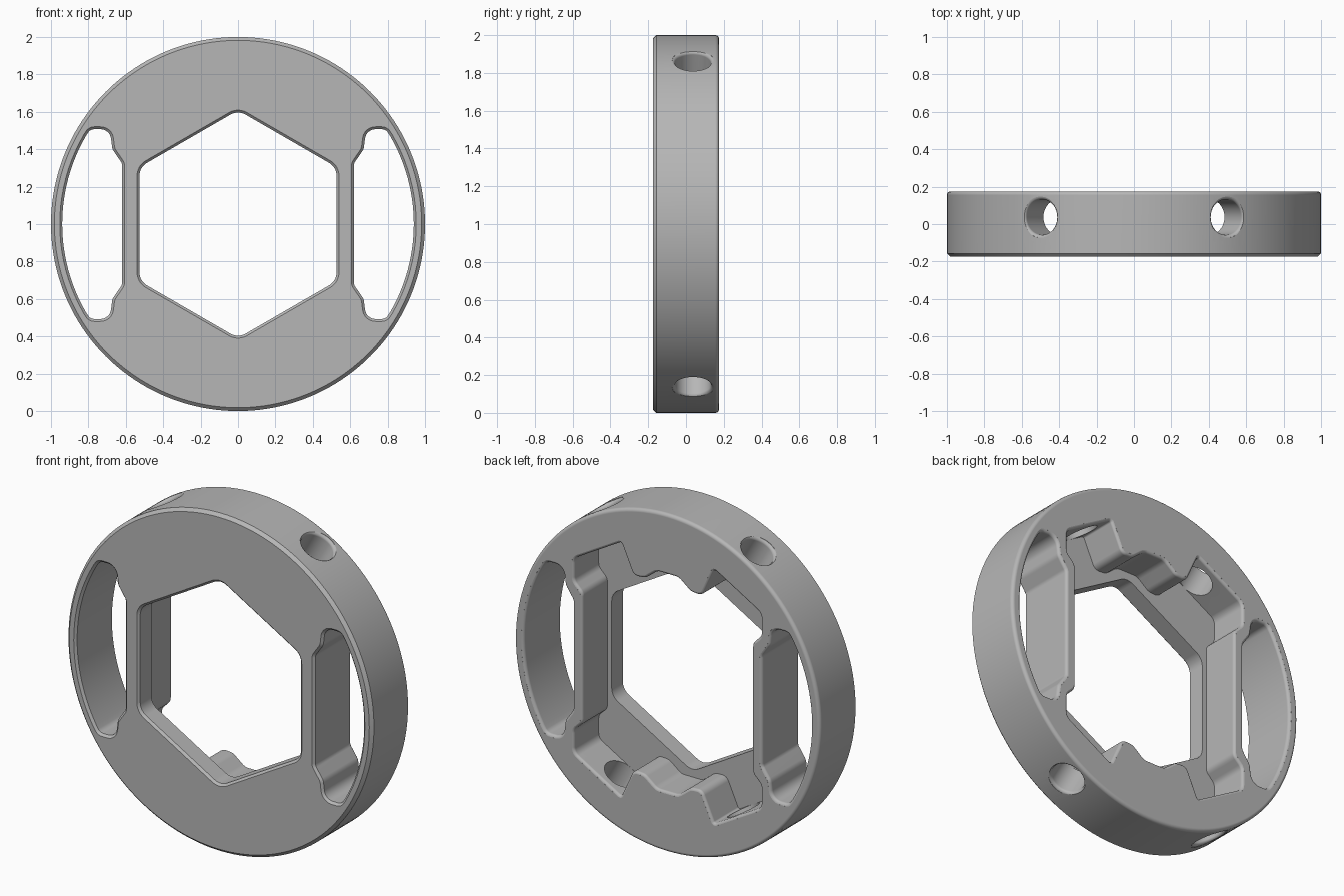
import bpy, bmesh, math
from mathutils import Vector

cube = bpy.data.objects.get("Cube")
if cube:
    bpy.data.objects.remove(cube, do_unlink=True)

HALF = 0.175          # half thickness of the ring
CENTRE = Vector((0, 0, 1))

grey = bpy.data.materials.new("satin grey")
grey.use_nodes = True
colour = (0.47, 0.47, 0.47, 1)
grey.diffuse_color = colour
grey.node_tree.nodes["Principled BSDF"].inputs["Base Color"].default_value = colour


def circle(r, n):
    return [Vector((r * math.cos(math.tau * i / n), r * math.sin(math.tau * i / n))) for i in range(n)]


def rounded(corners):
    """Closed outline from (x, z, radius) corners, with arcs at the corners."""
    out, n = [], len(corners)
    for i, (x, z, r) in enumerate(corners):
        p = Vector((x, z))
        a = Vector(corners[i - 1][:2]) - p
        b = Vector(corners[(i + 1) % n][:2]) - p
        if r == 0:
            out.append(p)
            continue
        half = a.angle(b) / 2
        t = min(r / math.tan(half), 0.48 * a.length, 0.48 * b.length)
        r = t * math.tan(half)
        a.normalize()
        b.normalize()
        mid = p + (a + b).normalized() * (r / math.sin(half))
        start, end = p + a * t - mid, p + b * t - mid
        steps = max(3, math.ceil((math.pi - 2 * half) / math.radians(11)))
        sweep = start.angle_signed(end)
        for k in range(steps + 1):
            ang = -sweep * k / steps
            c, s = math.cos(ang), math.sin(ang)
            out.append(mid + Vector((c * start.x - s * start.y, s * start.x + c * start.y)))
    return out


def offset(pts, d):
    """Push a closed outline outward by d."""
    n = len(pts)
    area = sum(pts[i - 1].x * pts[i].y - pts[i].x * pts[i - 1].y for i in range(n))
    sign = 1 if area > 0 else -1
    out = []
    for i, p in enumerate(pts):
        e1 = (p - pts[i - 1]).normalized()
        e2 = (pts[(i + 1) % n] - p).normalized()
        n1, n2 = Vector((e1.y, -e1.x)), Vector((e2.y, -e2.x))
        out.append(p + (n1 + n2) * (sign * d / (1 + n1.dot(n2))))
    return out


def solid(name, outline, rings):
    """Stack the outline along y; each ring is (y, outward offset)."""
    bm = bmesh.new()
    loops = [[bm.verts.new((p.x, y, p.y)) for p in offset(outline, d)] for y, d in rings]
    n = len(outline)
    for lo, hi in zip(loops, loops[1:]):
        for i in range(n):
            bm.faces.new((lo[i - 1], lo[i], hi[i], hi[i - 1]))
    bm.faces.new(loops[0])
    bm.faces.new(loops[-1])
    bmesh.ops.recalc_face_normals(bm, faces=bm.faces)
    mesh = bpy.data.meshes.new(name)
    bm.to_mesh(mesh)
    bm.free()
    mesh.materials.append(grey)
    ob = bpy.data.objects.new(name, mesh)
    bpy.context.collection.objects.link(ob)
    ob.location = CENTRE
    return ob


def flare(edge, f, over):
    """Rings that round a cut's rim, ending beyond the surface at edge."""
    angles = [math.radians(a) for a in range(0, 81, 16)]
    return [(edge - f + f * math.sin(a), f * (1 - math.cos(a))) for a in angles] + [(edge + over, f)]


def chamfer(c, over):
    return [(-HALF - over, c + over), (-HALF + c, 0)]


# Ring body: chamfered front rim, rounded back rim
F = 0.02
back_rim = [(HALF - F + F * math.sin(a), F * (math.cos(a) - 1))
            for a in (math.radians(d) for d in range(0, 91, 18))]
body = solid("ring_body", circle(1, 160), [(-HALF, -0.018), (-HALF + 0.018, 0)] + back_rim)

cutters = []

# Hexagonal opening
side = 0.527 / math.cos(math.pi / 6)
hexagon = rounded([(p.y, p.x, 0.08) for p in circle(side, 6)])
cutters.append(solid("hex_cutter", hexagon, chamfer(0.013, 0.02) + [(0.1, 0)]))

# Lobed pocket in the back, mirrored from one quarter
quarter = [(0.555, 0.385, 0.05), (0.612, 0.44, 0.05), (0.612, 0.575, 0.05), (0.305, 0.752, 0.012),
           (0.225, 0.575, 0.045), (0.15, 0.58, 0.06), (0.07, 0.643, 0.06)]
upper = quarter + [(-x, z, r) for x, z, r in reversed(quarter)]
pocket = rounded(upper + [(-x, -z, r) for x, z, r in upper])
cutters.append(solid("pocket_cutter", pocket, [(-0.058, 0)] + flare(HALF, 0.016, 0.03)))

# Side slots, mirrored top to bottom and left to right
end = [(0.62, 0.325, 0.04), (0.672, 0.4, 0.06), (0.685, 0.507, 0.06), (0.79, 0.507, 0.05)]
arc = [(0.94 * math.cos(a), 0.94 * math.sin(a), 0)
       for a in (math.radians(d) for d in range(30, -31, -3))]
slot = end + arc + [(x, -z, r) for x, z, r in reversed(end)]
for sx, label in ((1, "left"), (-1, "right")):
    outline = rounded([(sx * x, z, r) for x, z, r in slot])
    cutters.append(solid(label + "_slot_cutter", outline,
                         chamfer(0.013, 0.02) + flare(HALF, 0.018, 0.03)))

# Four radial screw holes
for sx in (1, -1):
    for sz in (1, -1):
        hole = solid("screw_hole_cutter", circle(0.095, 48), [(0.75, 0)] + flare(0.998, 0.018, 0.05))
        hole.location = CENTRE + Vector((0, 0.037, 0))
        direction = Vector((sx * 0.5, 0, sz * math.sqrt(0.75)))
        hole.rotation_mode = 'QUATERNION'
        hole.rotation_quaternion = Vector((0, 1, 0)).rotation_difference(direction)
        cutters.append(hole)

# Cut the body, then shade it
bpy.ops.object.select_all(action='DESELECT')
bpy.context.view_layer.objects.active = body
body.select_set(True)
for cutter in cutters:
    cutter.hide_render = True
    mod = body.modifiers.new(cutter.name, 'BOOLEAN')
    mod.operation = 'DIFFERENCE'
    mod.solver = 'EXACT'
    mod.object = cutter
    bpy.ops.object.modifier_apply(modifier=mod.name)
for cutter in cutters:
    bpy.data.objects.remove(cutter, do_unlink=True)
bpy.ops.object.shade_smooth_by_angle(angle=math.radians(32))
normals = body.modifiers.new("even_shading", 'WEIGHTED_NORMAL')
normals.keep_sharp = True
